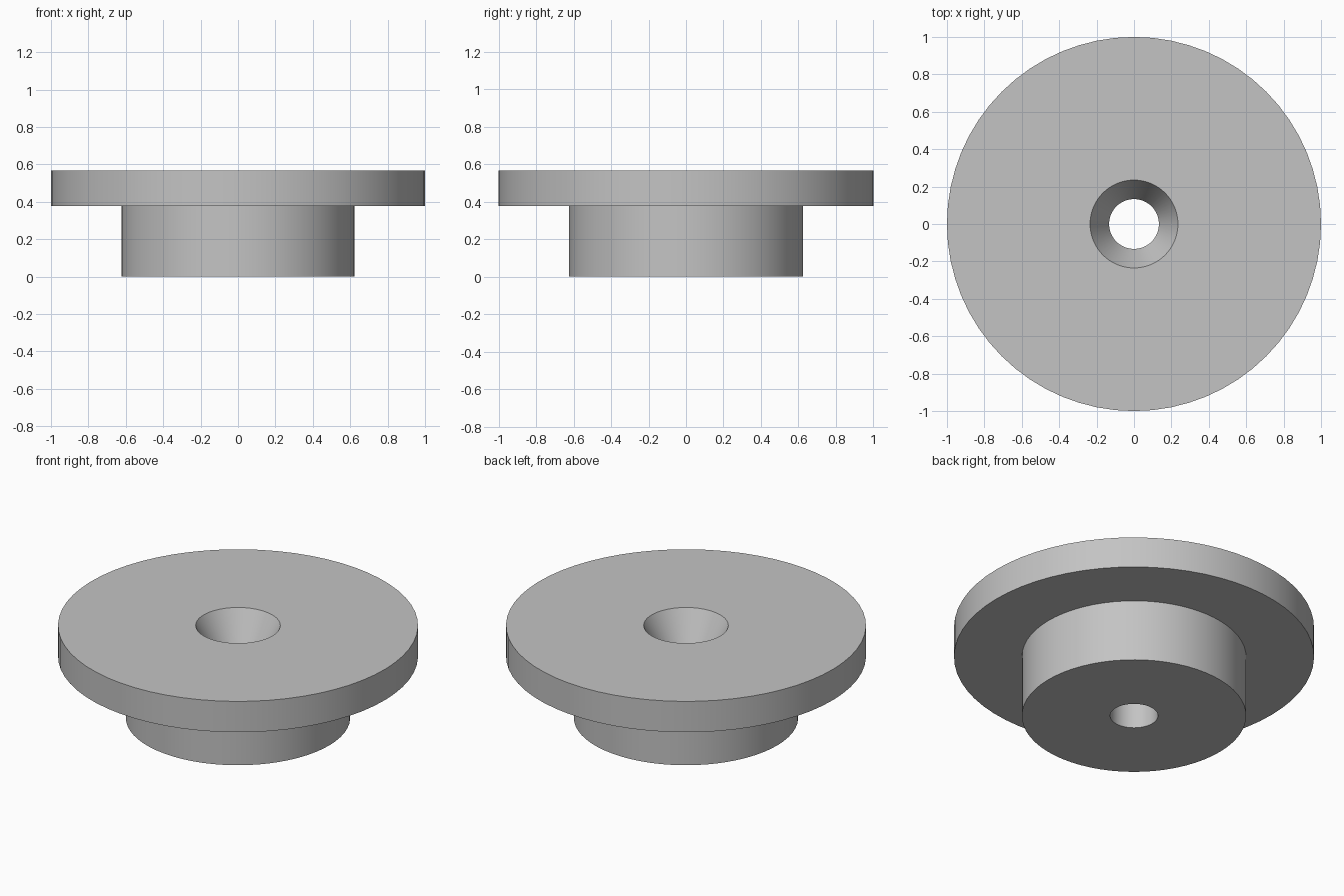
import bpy, bmesh, math

cube = bpy.data.objects.get("Cube")
if cube:
    bpy.data.objects.remove(cube, do_unlink=True)

SEGMENTS = 64
FLANGE_R, HUB_R, BORE_R, SINK_R = 1.0, 0.623, 0.133, 0.235
STEP_Z, TOP_Z = 0.378, 0.567

grey = bpy.data.materials.new("light grey")
grey.use_nodes = True
colour = (0.55, 0.55, 0.55, 1)
grey.diffuse_color = colour
grey.node_tree.nodes["Principled BSDF"].inputs["Base Color"].default_value = colour


def lathe(name, profile):
    """Spin a closed (radius, height) profile around the z axis."""
    bm = bmesh.new()
    verts = [bm.verts.new((r, 0, z)) for r, z in profile]
    edges = [bm.edges.new((verts[i - 1], verts[i])) for i in range(len(verts))]
    bmesh.ops.spin(bm, geom=verts + edges, cent=(0, 0, 0), axis=(0, 0, 1),
                   angle=math.tau, steps=SEGMENTS, use_merge=True)
    bmesh.ops.remove_doubles(bm, verts=bm.verts, dist=1e-4)
    bmesh.ops.recalc_face_normals(bm, faces=bm.faces)
    mesh = bpy.data.meshes.new(name)
    bm.to_mesh(mesh)
    bm.free()
    mesh.materials.append(grey)
    obj = bpy.data.objects.new(name, mesh)
    bpy.context.collection.objects.link(obj)
    bpy.ops.object.select_all(action="DESELECT")
    obj.select_set(True)
    bpy.context.view_layer.objects.active = obj
    bpy.ops.object.shade_smooth_by_angle(angle=math.radians(25))
    return obj


# Wide flange on a narrower hub, with a countersunk through bore
lathe("flanged_bushing", [
    (BORE_R, 0), (HUB_R, 0), (HUB_R, STEP_Z), (FLANGE_R, STEP_Z),
    (FLANGE_R, TOP_Z), (SINK_R, TOP_Z), (BORE_R, STEP_Z),
])
